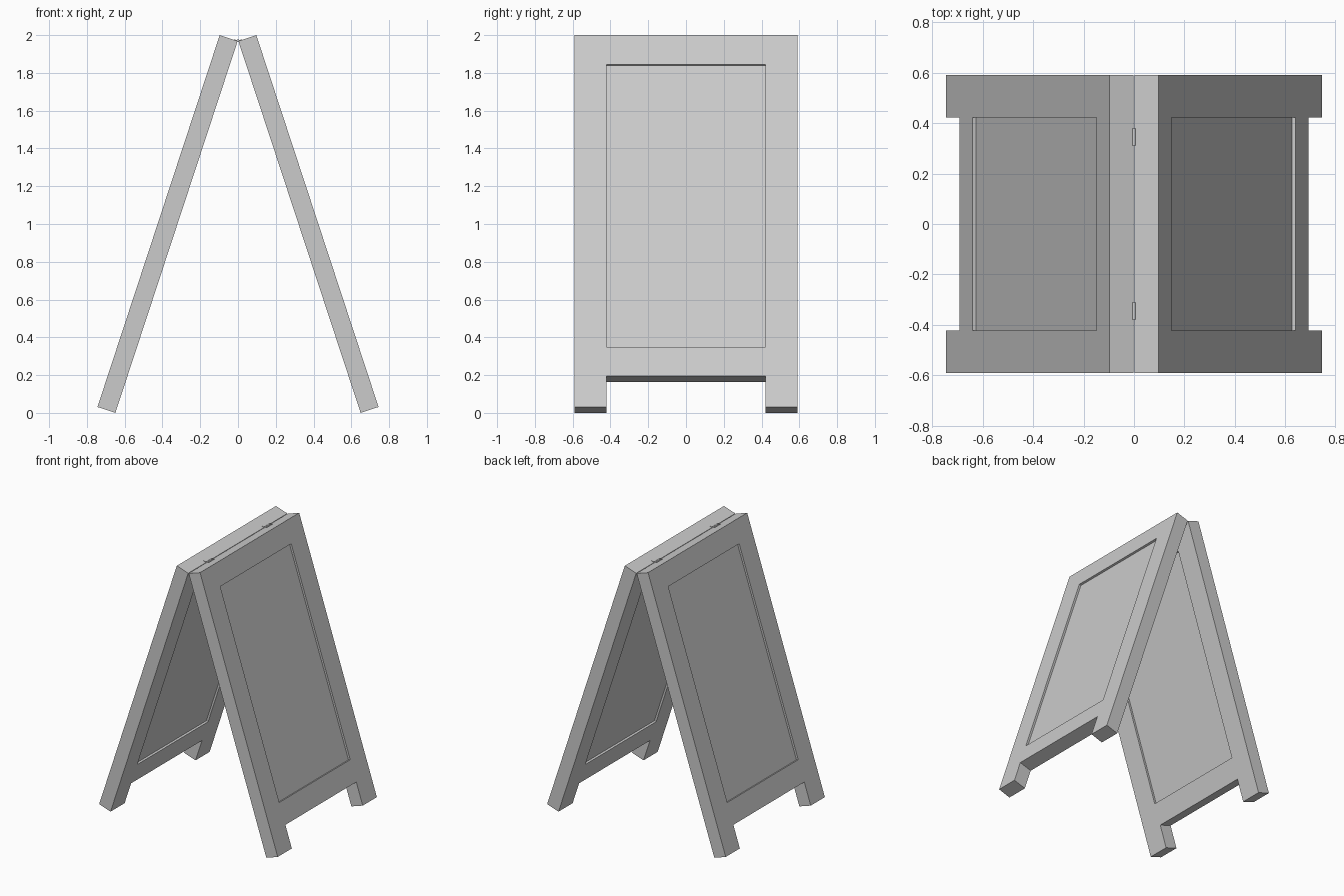
import bpy, bmesh, math
from mathutils import Matrix, Vector

if "Cube" in bpy.data.objects:
    bpy.data.objects.remove(bpy.data.objects["Cube"])

ANGLE = math.radians(18.2)      # lean of each board
T = 0.1                         # frame thickness
L = 2.072                       # board length along the slope
TOP = L * math.cos(ANGLE)       # height of the inner top edge
RECESS = 0.015
YS = [-0.59, -0.422, 0.422, 0.59]
SS = [0, 0.163, 1.737, 1.9, L]


def lean(side):
    """Board space (x = thickness, -z = down the slope) to world."""
    m = Matrix.Translation((0.002, 0, TOP)) @ Matrix.Rotation(-ANGLE, 4, 'Y')
    return m if side > 0 else Matrix.Rotation(math.pi, 4, 'Z') @ m


def finish(name, bm, matrix):
    bmesh.ops.recalc_face_normals(bm, faces=bm.faces)
    mesh = bpy.data.meshes.new(name)
    bm.to_mesh(mesh)
    bm.free()
    ob = bpy.data.objects.new(name, mesh)
    bpy.context.collection.objects.link(ob)
    ob.matrix_world = matrix
    return ob


def box(name, lo, hi, matrix):
    lo, hi = Vector(lo), Vector(hi)
    bm = bmesh.new()
    bmesh.ops.create_cube(bm, size=1)
    bmesh.ops.scale(bm, vec=hi - lo, verts=bm.verts)
    bmesh.ops.translate(bm, vec=(lo + hi) / 2, verts=bm.verts)
    return finish(name, bm, matrix)


def frame(name, matrix):
    # one-piece frame: grid of cells with the window and foot gap left open
    bm = bmesh.new()
    v = [[bm.verts.new((0, y, -s)) for y in YS] for s in SS]
    for i in range(4):
        for j in range(3):
            if j == 1 and i in (1, 3):
                continue
            bm.faces.new((v[i][j], v[i][j + 1], v[i + 1][j + 1], v[i + 1][j]))
    ext = bmesh.ops.extrude_face_region(bm, geom=bm.faces[:], use_keep_orig=True)
    moved = [g for g in ext["geom"] if isinstance(g, bmesh.types.BMVert)]
    bmesh.ops.translate(bm, vec=(T, 0, 0), verts=moved)
    return finish(name, bm, matrix)


for side, label in ((1, "right"), (-1, "left")):
    m = lean(side)
    frame(label + "_frame", m)
    # writing panel, recessed on both faces
    box(label + "_board", (RECESS, YS[1], -SS[2]), (T - RECESS, YS[2], -SS[1]), m)
    # hinge leaves on the sloping top edge
    for y, end in ((-0.345 * side, "front"), (0.345 * side, "back")):
        box(f"{label}_{end}_hinge_leaf", (0, y * side - 0.034, -0.002),
            (0.021, y * side + 0.034, 0.003), m)

# hinge pins in the valley between the boards
for y, end in ((-0.345, "front"), (0.345, "back")):
    bm = bmesh.new()
    bmesh.ops.create_cone(bm, cap_ends=True, segments=12, radius1=0.006,
                          radius2=0.006, depth=0.068)
    finish(end + "_hinge_pin", bm, Matrix.Translation((0, y, TOP + 0.004))
           @ Matrix.Rotation(math.pi / 2, 4, 'X'))
